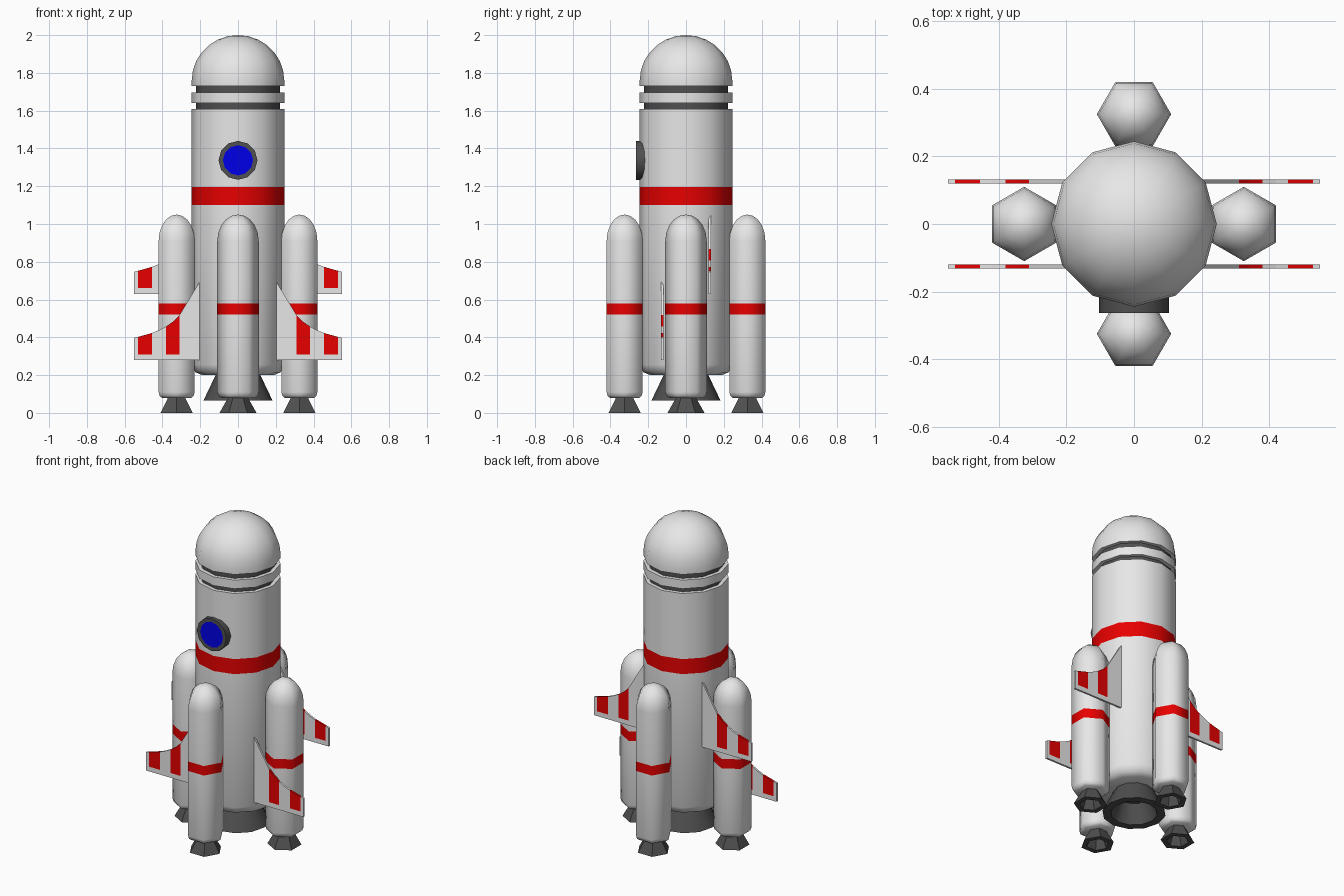
import bpy, bmesh, math
from mathutils import Matrix

if "Cube" in bpy.data.objects:
    bpy.data.objects.remove(bpy.data.objects["Cube"])


def material(name, rgb):
    m = bpy.data.materials.new(name)
    m.use_nodes = True
    m.diffuse_color = (*rgb, 1)
    m.node_tree.nodes["Principled BSDF"].inputs["Base Color"].default_value = (*rgb, 1)
    return m


MATS = [material("hull white", (0.8, 0.8, 0.8)),
        material("stripe red", (0.8, 0.0, 0.0)),
        material("dark metal", (0.08, 0.08, 0.08)),
        material("window blue", (0.0, 0.0, 0.8))]
WHITE, RED, DARK, BLUE = range(4)


def finish(bm, name, smooth=None):
    """Turn a bmesh into a linked object, optionally smooth shaded."""
    mesh = bpy.data.meshes.new(name)
    bm.to_mesh(mesh)
    bm.free()
    for m in MATS:
        mesh.materials.append(m)
    ob = bpy.data.objects.new(name, mesh)
    bpy.context.collection.objects.link(ob)
    if smooth:
        bpy.ops.object.select_all(action="DESELECT")
        ob.select_set(True)
        bpy.context.view_layer.objects.active = ob
        bpy.ops.object.shade_smooth_by_angle(angle=math.radians(smooth))
    return ob


def lathe(name, profile, sides, smooth, matrix=Matrix()):
    """Revolve (radius, height, colour of the segment that starts here)."""
    bm = bmesh.new()
    rings = []
    for r, z, _ in profile:
        if r == 0:
            rings.append([bm.verts.new((0, 0, z))] * sides)
        else:
            rings.append([bm.verts.new((r * math.cos(a), r * math.sin(a), z))
                          for a in (math.tau * i / sides for i in range(sides))])
    for (low, high, point) in zip(rings, rings[1:], profile):
        for i in range(sides):
            j = (i + 1) % sides
            corners = dict.fromkeys((low[i], low[j], high[j], high[i]))
            bm.faces.new(list(corners)).material_index = point[2]
    bmesh.ops.recalc_face_normals(bm, faces=bm.faces)
    bm.transform(matrix)
    return finish(bm, name, smooth)


def dome(radius, base, height, steps):
    """Profile points of a rounded cap, ending at its tip."""
    pts = []
    for i in range(steps):
        a = math.pi / 2 * i / steps
        pts.append((radius * math.cos(a), base + height * math.sin(a), WHITE))
    return pts + [(0, base + height, WHITE)]


# Main hull, with red band and two dark grooves below the nose
R, G = 0.245, 0.222
hull = [(0, 0.2, WHITE), (0.19, 0.2, WHITE), (0.225, 0.215, WHITE), (R, 0.255, WHITE),
        (R, 1.1, RED), (R, 1.195, WHITE), (R, 1.61, WHITE),
        (G, 1.61, DARK), (G, 1.64, WHITE), (R, 1.64, WHITE), (R, 1.695, WHITE),
        (G, 1.695, DARK), (G, 1.73, WHITE), (R, 1.73, WHITE)]
lathe("hull", hull + dome(R, 1.76, 0.24, 7), 12, 50)

# Main engine nozzle
lathe("main_nozzle", [(0.116, 0.205, DARK), (0.183, 0.065, DARK), (0.135, 0.065, DARK),
                      (0.09, 0.18, DARK), (0, 0.18, DARK)], 12, 50)

# Round window with a dark frame, facing the front
to_front = Matrix.Translation((0, 0, 1.337)) @ Matrix.Rotation(math.pi / 2, 4, "X")
lathe("window", [(0.103, 0.19, DARK), (0.103, 0.264, DARK), (0.08, 0.264, BLUE),
                 (0, 0.264, BLUE)], 12, 50, to_front)

# Four boosters, each with its own nozzle
B = 0.11
booster = [(0, 0.08, WHITE), (0.09, 0.08, WHITE), (0.104, 0.09, WHITE), (B, 0.11, WHITE),
           (B, 0.52, RED), (B, 0.58, WHITE)] + dome(B, 0.91, 0.14, 5)
nozzle = [(0.05, 0.085, DARK), (0.098, 0, DARK), (0.065, 0, DARK),
          (0.04, 0.06, DARK), (0, 0.06, DARK)]
for k, side in enumerate(("front", "left", "back", "right")):
    place = Matrix.Rotation(k * math.pi / 2, 4, "Z") @ Matrix.Translation((0, -0.325, 0))
    lathe(side + "_booster", booster, 6, 65, place)
    lathe(side + "_booster_nozzle", nozzle, 6, 50, place)


# Swept fins: columns of (x, top height, colour of the panel that starts here)
OUTLINE = [(0.2, 0.42, WHITE), (0.31, 0.237, RED), (0.34, 0.206, RED), (0.38, 0.178, WHITE),
           (0.42, 0.157, WHITE), (0.455, 0.143, RED), (0.53, 0.122, WHITE), (0.55, 0.117, WHITE)]


def fins(name, y, z):
    bm = bmesh.new()
    cols = [[bm.verts.new((x, y, z + h)) for h in (0, 0.03, top)] for x, top, _ in OUTLINE]
    for a, b, point in zip(cols, cols[1:], OUTLINE):
        for row, colour in ((0, WHITE), (1, point[2])):
            face = bm.faces.new((a[row], b[row], b[row + 1], a[row + 1]))
            face.material_index = colour
    ob = finish(bm, name)
    solid = ob.modifiers.new("thickness", "SOLIDIFY")
    solid.thickness = 0.012
    solid.offset = 0
    ob.modifiers.new("both_sides", "MIRROR").use_clip = False


fins("front_fins", -0.126, 0.28)
fins("back_fins", 0.126, 0.63)
